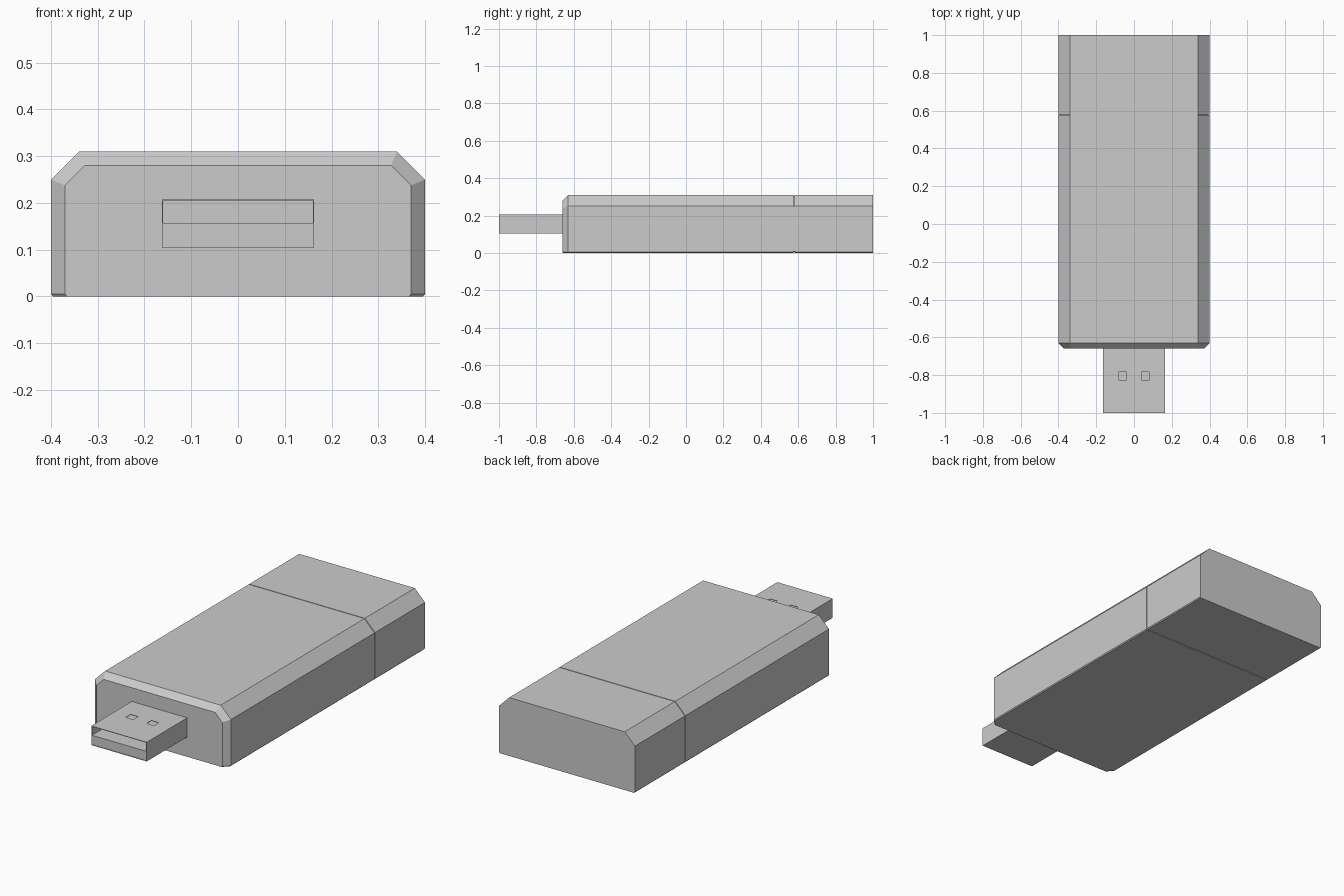
import bpy

if "Cube" in bpy.data.objects:
    bpy.data.objects.remove(bpy.data.objects["Cube"])


def make_object(name, verts, faces):
    mesh = bpy.data.meshes.new(name)
    mesh.from_pydata(verts, [], faces)
    mesh.update()
    obj = bpy.data.objects.new(name, mesh)
    bpy.context.collection.objects.link(obj)
    return obj


def section(y, inset, lift):
    """Bevelled casing outline at y, shrunk at the sides and top by inset, raised by lift."""
    w, top, cut = 0.40 - inset, 0.31 - inset, 0.06 - 0.586 * inset
    half = [(w - 0.005, lift), (w, lift + 0.005), (w, top - cut), (w - cut, top)]
    outline = half + [(-x, z) for x, z in reversed(half)]
    return [(x, y, z) for x, z in outline]


# Casing: bevelled front rim, straight body, narrow cap seam, flat back
SEAM, GAP, DEPTH = 0.578, 0.002, 0.006
stations = [
    (-0.66, 0.03, 0), (-0.63, 0, 0),
    (SEAM - GAP, 0, 0), (SEAM - GAP, DEPTH, DEPTH),
    (SEAM + GAP, DEPTH, DEPTH), (SEAM + GAP, 0, 0),
    (1.0, 0, 0),
]
verts = [p for s in stations for p in section(*s)]
n, rows = 8, len(stations)
faces = [tuple(range(n)), tuple(reversed(range((rows - 1) * n, rows * n)))]
for r in range(rows - 1):
    for i in range(n):
        a, b = r * n + i, r * n + (i + 1) % n
        faces.append((a, a + n, b + n, b))
make_object("casing", verts, faces)

# Plug shell: thin rectangular sleeve with two square holes in its top
W, LOW, HIGH = 0.163, 0.105, 0.207
ring = [(x, HIGH) for x in (-W, -0.083, -0.039, 0.039, 0.083, W)]
ring += [(W, LOW), (-W, LOW)]
ys = [-1.0, -0.825, -0.783, -0.655]
n = len(ring)
verts = [(x, y, z) for y in ys for x, z in ring]
faces = []
for r in range(len(ys) - 1):
    for i in range(n):
        if r == 1 and i in (1, 3):
            continue
        a, b = r * n + i, r * n + (i + 1) % n
        faces.append((a, b, b + n, a + n))
shell = make_object("plug_shell", verts, faces)
wall = shell.modifiers.new("wall", "SOLIDIFY")
wall.thickness = 0.003
wall.offset = -1
wall.use_even_offset = True

# Contact tongue: fills the lower half of the sleeve
bpy.ops.mesh.primitive_cube_add(size=1, location=(0, -0.8265, 0.132))
tongue = bpy.context.object
tongue.name = "contact_tongue"
tongue.scale = (0.321, 0.343, 0.050)
